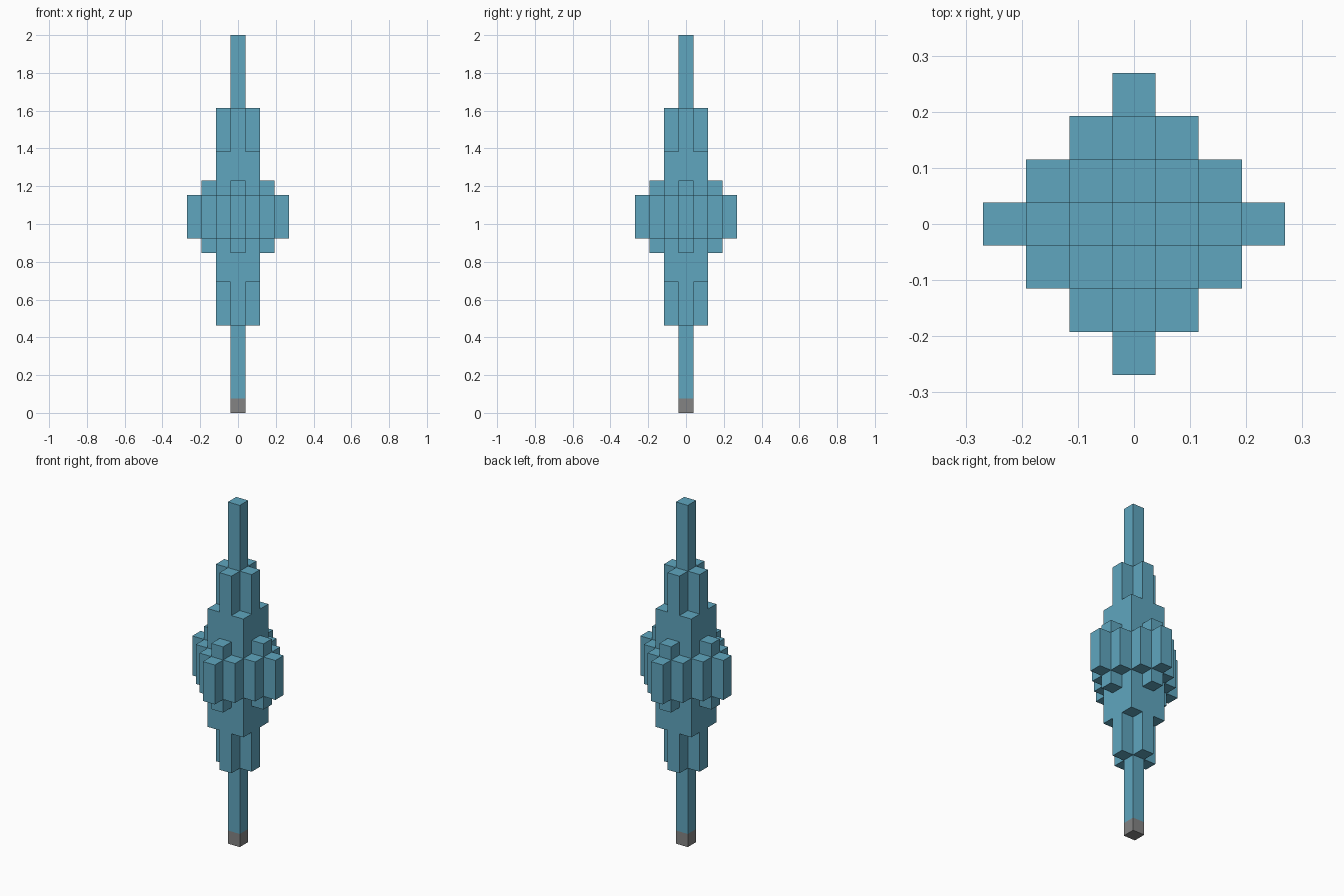
import bpy
import bmesh
from mathutils import Vector

cube = bpy.data.objects.get("Cube")
if cube:
    bpy.data.objects.remove(cube, do_unlink=True)

UNIT = 2 / 26  # size of one block


def make_material(name, rgb):
    mat = bpy.data.materials.new(name)
    mat.use_nodes = True
    color = (*rgb, 1)
    mat.diffuse_color = color
    mat.node_tree.nodes["Principled BSDF"].inputs["Base Color"].default_value = color
    return mat


# Bottom and top, in blocks, for each kind of column by its grid offset
SPANS = {
    (0, 0): (0, 26),
    (1, 0): (6, 21),
    (1, 1): (9, 18),
    (2, 0): (11, 16),
    (2, 1): (12, 15),
    (3, 0): (12, 15),
}


def span(i, j):
    key = tuple(sorted((abs(i), abs(j)), reverse=True))
    return SPANS.get(key)


bm = bmesh.new()


def add_quad(center, a, b):
    """Add a rectangle from its centre and two half-edge vectors."""
    corners = (center - a - b, center + a - b, center + a + b, center - a + b)
    bm.faces.new([bm.verts.new(c * UNIT) for c in corners])


# Only the exposed skin of the stepped columns is built
X, Y, Z = Vector((1, 0, 0)), Vector((0, 1, 0)), Vector((0, 0, 1))
for i in range(-3, 4):
    for j in range(-3, 4):
        column = span(i, j)
        if not column:
            continue
        low, high = column
        middle = X * i + Y * j
        add_quad(middle + Z * high, X / 2, Y / 2)
        add_quad(middle + Z * low, Y / 2, X / 2)
        for out in (X, -X, Y, -Y):
            other = span(i + int(out.x), j + int(out.y))
            parts = [(low, other[0]), (other[1], high)] if other else [(low, high)]
            for start, end in parts:
                if end > start:
                    side = Z.cross(out) / 2
                    center = middle + out / 2 + Z * (start + end) / 2
                    add_quad(center, side, Z * (end - start) / 2)

# Cut the grey tip off the lowest block and join the skin
bmesh.ops.bisect_plane(bm, geom=bm.verts[:] + bm.edges[:] + bm.faces[:],
                       plane_co=Z * UNIT, plane_no=Z)
bmesh.ops.remove_doubles(bm, verts=bm.verts, dist=0.0001)
for face in bm.faces:
    face.material_index = int(face.calc_center_median().z < UNIT)

mesh = bpy.data.meshes.new("stepped_crystal")
bm.to_mesh(mesh)
bm.free()
mesh.materials.append(make_material("crystal blue", (0.115, 0.381, 0.52)))
mesh.materials.append(make_material("tip grey", (0.23, 0.23, 0.23)))
crystal = bpy.data.objects.new("stepped_crystal", mesh)
bpy.context.collection.objects.link(crystal)
